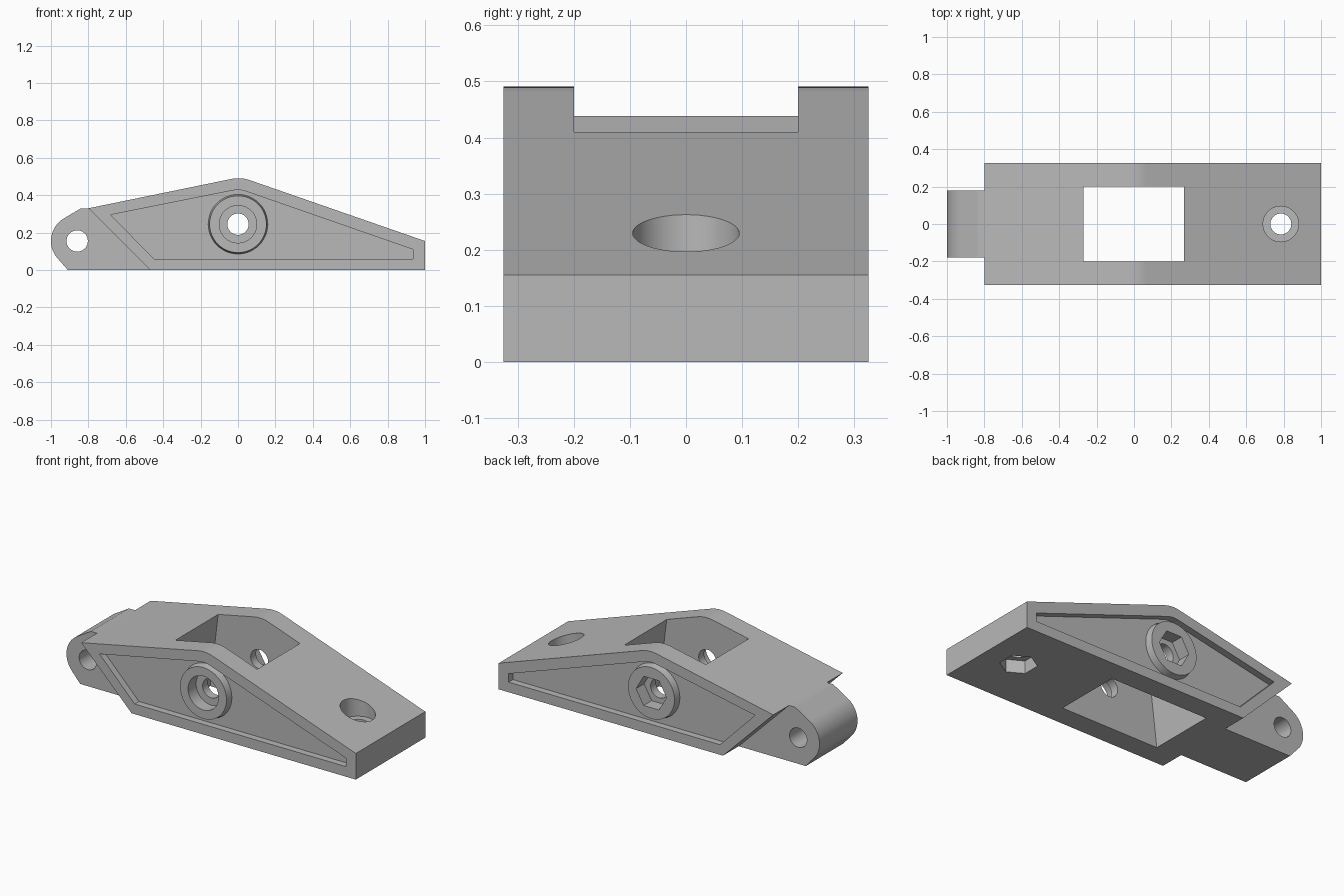
import bpy, bmesh, math
from mathutils import Matrix, Vector

cube = bpy.data.objects.get("Cube")
if cube:
    bpy.data.objects.remove(cube, do_unlink=True)

grey = bpy.data.materials.new("plain grey")
grey.use_nodes = True
colour = (0.48, 0.48, 0.48, 1)
grey.diffuse_color = colour
grey.node_tree.nodes["Principled BSDF"].inputs["Base Color"].default_value = colour

HALF = 0.325      # half width of the body
FLOOR = 0.285     # y of the side pocket floors
BORE_Z = 0.245    # height of the cross bore
BOLT_X = 0.785    # position of the upright bolt hole


def new_object(name, bm):
    bmesh.ops.recalc_face_normals(bm, faces=bm.faces)
    mesh = bpy.data.meshes.new(name)
    bm.to_mesh(mesh)
    bm.free()
    mesh.materials.append(grey)
    obj = bpy.data.objects.new(name, mesh)
    bpy.context.collection.objects.link(obj)
    return obj


def prism(name, profile, y0, y1):
    """Extrude an x-z profile along y."""
    bm = bmesh.new()
    face = bm.faces.new([bm.verts.new((x, y0, z)) for x, z in profile])
    new = bmesh.ops.extrude_face_region(bm, geom=[face])["geom"]
    bmesh.ops.translate(bm, vec=(0, y1 - y0, 0),
                        verts=[v for v in new if isinstance(v, bmesh.types.BMVert)])
    return new_object(name, bm)


def rod(name, start, end, r1, r2=None, sides=48, turn=0):
    """Cylinder, cone or hex bar between two points."""
    start, end = Vector(start), Vector(end)
    axis = end - start
    matrix = (Matrix.Translation((start + end) / 2)
              @ axis.to_track_quat("Z", "Y").to_matrix().to_4x4()
              @ Matrix.Rotation(math.radians(turn), 4, "Z"))
    bm = bmesh.new()
    bmesh.ops.create_cone(bm, cap_ends=True, segments=sides, radius1=r1,
                          radius2=r1 if r2 is None else r2,
                          depth=axis.length, matrix=matrix)
    return new_object(name, bm)


def combine(target, tool, operation="DIFFERENCE"):
    mod = target.modifiers.new("combine", "BOOLEAN")
    mod.operation, mod.solver, mod.object = operation, "EXACT", tool
    bpy.context.view_layer.objects.active = target
    bpy.ops.object.modifier_apply(modifier=mod.name)
    bpy.data.objects.remove(tool, do_unlink=True)


def rounded(a, b, c, steps=8):
    """Points of a smooth corner from a to c, pulled towards b."""
    a, b, c = Vector(a), Vector(b), Vector(c)
    ts = [i / steps for i in range(steps + 1)]
    return [tuple((1 - t) ** 2 * a + 2 * t * (1 - t) * b + t * t * c) for t in ts]


# Main wedge body with a rounded ridge
ridge = rounded((0.067, 0.479), (0.016, 0.498), (-0.04, 0.486))
body = prism("bracket_body", [(-0.47, 0), (1, 0), (1, 0.155)] + ridge + [(-0.8, 0.33)],
             -HALF, HALF)

# Sunken side panels with a round boss in each
peak = rounded((0.05, 0.418), (0.01, 0.434), (-0.035, 0.424))
panel = [(-0.68, 0.295), (-0.45, 0.06), (0.935, 0.06), (0.935, 0.11)] + peak
for side in (-1, 1):
    combine(body, prism("panel_cutter", panel, side * FLOOR, side * 0.4))
    combine(body, rod("boss", (0, side * 0.26, BORE_Z), (0, side * FLOOR, BORE_Z),
                      0.162), "UNION")
    combine(body, rod("boss_rim", (0, side * 0.27, BORE_Z), (0, side * HALF, BORE_Z),
                      0.162, 0.152), "UNION")

# Hinge tongue with a rounded nose
nose = [(-0.86 + 0.14 * math.cos(math.radians(a)), 0.155 + 0.14 * math.sin(math.radians(a)))
        for a in range(120, 217, 6)]
tongue = prism("hinge_tongue", [(-0.44, 0), (-0.78, 0.33), (-0.84, 0.33)] + nose + [(-0.91, 0)],
               -0.178, 0.178)
combine(body, tongue, "UNION")
combine(body, rod("pin_cutter", (-0.86, -0.5, 0.155), (-0.86, 0.5, 0.155), 0.057))

# Window through the body, slightly wider at the bottom
window = [(-0.325, -0.02), (0.32, -0.02), (0.265, 0.42), (0.26, 0.6), (-0.265, 0.6), (-0.27, 0.44)]
combine(body, prism("window_cutter", window, -0.2, 0.2))

# Cross bore: round seat at the front, hex seat at the back
combine(body, rod("bore_cutter", (0, -0.5, BORE_Z), (0, 0.5, BORE_Z), 0.057))
combine(body, rod("seat_cutter", (0, -0.25, BORE_Z), (0, -0.4, BORE_Z), 0.1))
hexagon = [(0.1 * math.cos(math.radians(a)), BORE_Z + 0.1 * math.sin(math.radians(a)))
           for a in range(0, 360, 60)]
combine(body, prism("hex_cutter", hexagon, 0.25, 0.4))

# Upright bolt hole: round seat on top, hex seat underneath
combine(body, rod("bolt_cutter", (BOLT_X, 0, -0.1), (BOLT_X, 0, 0.5), 0.056))
combine(body, rod("bolt_seat_cutter", (BOLT_X, 0, 0.15), (BOLT_X, 0, 0.5), 0.095))
combine(body, rod("bolt_hex_cutter", (BOLT_X, 0, -0.1), (BOLT_X, 0, 0.075), 0.1,
                  sides=6, turn=0))

# Smooth the curved walls, keep the plates flat
bpy.ops.object.select_all(action="DESELECT")
body.select_set(True)
bpy.context.view_layer.objects.active = body
bpy.ops.object.shade_smooth_by_angle(angle=math.radians(30))
normals = body.modifiers.new("flat plates", "WEIGHTED_NORMAL")
normals.keep_sharp = True
